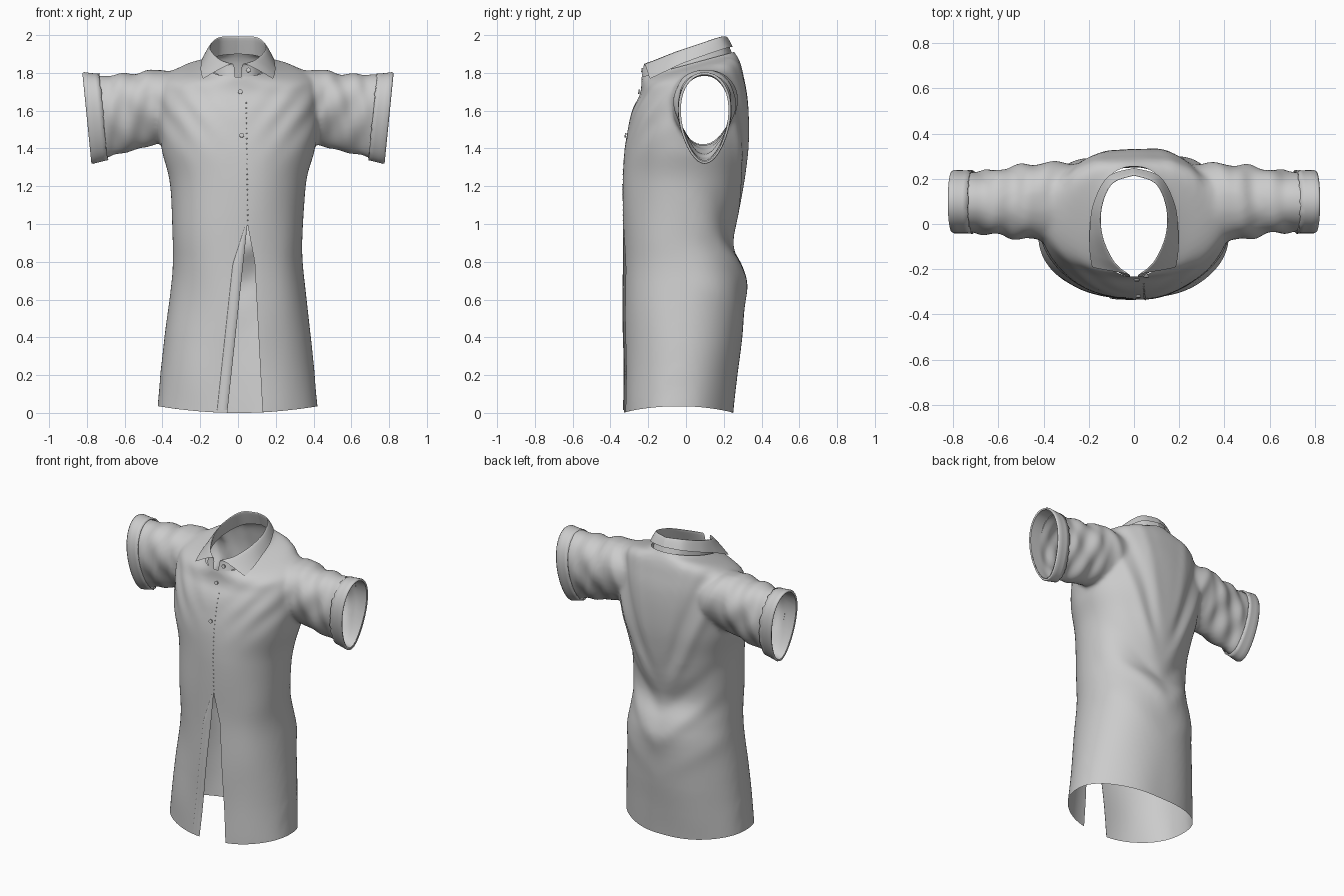
import bpy, bmesh, math, random
from mathutils import Vector, noise
from mathutils.bvhtree import BVHTree

if "Cube" in bpy.data.objects:
    bpy.data.objects.remove(bpy.data.objects["Cube"])

random.seed(4)
exp, sin, cos = math.exp, math.sin, math.cos


def finish(name, bm):
    me = bpy.data.meshes.new(name)
    bm.to_mesh(me)
    me.shade_smooth()
    ob = bpy.data.objects.new(name, me)
    bpy.context.collection.objects.link(ob)
    return ob


def loft(bm, rings, closed=True, caps=False):
    vs = [[bm.verts.new(p) for p in r] for r in rings]
    n = len(vs[0])
    for a, b in zip(vs, vs[1:]):
        for i in range(n if closed else n - 1):
            j = (i + 1) % n
            bm.faces.new((a[i], a[j], b[j], b[i]))
    if caps:
        bm.faces.new(vs[0][::-1])
        bm.faces.new(vs[-1])


def spline(pts, per):
    """Catmull-Rom through tuples of any length."""
    out = []
    for i in range(len(pts) - 1):
        q = [pts[max(i - 1, 0)], pts[i], pts[i + 1], pts[min(i + 2, len(pts) - 1)]]
        for s in range(per):
            t = s / per
            out.append(tuple(0.5 * (2 * b + (c - a) * t + (2 * a - 5 * b + 4 * c - d) * t * t
                                    + (3 * b - a - 3 * c + d) * t ** 3) for a, b, c, d in zip(*q)))
    return out + [tuple(pts[-1])]


# Torso sections: height, half width, front y, back y, tilt
TORSO = [(-.05, .43, -.33, .245, 0), (.2, .408, -.33, .27, 0), (.4, .388, -.33, .297, 0),
         (.65, .358, -.33, .318, 0), (.78, .345, -.33, .295, 0), (.92, .342, -.33, .252, 0),
         (1.1, .35, -.332, .287, 0), (1.25, .368, -.332, .312, 0), (1.4, .41, -.325, .33, 0),
         (1.55, .425, -.30, .333, 0), (1.65, .425, -.275, .325, .08), (1.72, .42, -.25, .307, .18),
         (1.77, .395, -.24, .293, .24), (1.805, .32, -.237, .277, .27), (1.828, .21, -.237, .264, .27),
         (1.85, .16, -.232, .25, .27), (1.92, .155, -.225, .24, .27)]
# Sleeve sections: x, top z, bottom z, front y, back y
SLEEVE = [(.25, 1.81, 1.46, -.07, .265), (.45, 1.812, 1.415, -.068, .262), (.6, 1.79, 1.375, -.045, .238),
          (.72, 1.787, 1.345, -.03, .226), (.88, 1.80, 1.31, -.025, .225)]


def torso_ring(s, n=72):
    z, hx, f, b, k = s
    ring = []
    for i in range(n):
        a = 2 * math.pi * i / n
        c, sn = cos(a), sin(a)
        x = hx * math.copysign(abs(c) ** .93, c)
        y = (f + b) / 2 + (b - f) / 2 * math.copysign(abs(sn) ** .93, sn)
        ring.append((x, y, z + k * y))
    return ring


def sleeve_ring(x, side, off=0, n=56, jag=0):
    i = max(k for k in range(len(SLEEVE) - 1) if k == 0 or SLEEVE[k][0] <= x)
    t = (x - SLEEVE[i][0]) / (SLEEVE[i + 1][0] - SLEEVE[i][0])
    _, zt, zb, f, b = (p + (q - p) * t for p, q in zip(SLEEVE[i], SLEEVE[i + 1]))
    ring = []
    for k in range(n):
        a = 2 * math.pi * k / n
        y = (f + b) / 2 + ((b - f) / 2 + off) * cos(a) * (1 + .2 * sin(a))
        z = (zt + zb) / 2 + ((zt - zb) / 2 + off) * sin(a)
        xx = x + .1 * (z - 1.55) + random.uniform(-jag, jag)
        ring.append((side * xx, y, z))
    return ring


# Torso and sleeves fused into one solid, then opened up
bm = bmesh.new()
loft(bm, [torso_ring(s) for s in spline(TORSO, 4)], caps=True)
for side in (-1, 1):
    loft(bm, [sleeve_ring(.25 + .03 * i, side) for i in range(22)], caps=True)
bmesh.ops.recalc_face_normals(bm, faces=bm.faces)
shirt = finish("shirt_body", bm)
rm = shirt.modifiers.new("fuse", 'REMESH')
rm.mode, rm.voxel_size = 'VOXEL', .013
sm = shirt.modifiers.new("soften", 'SMOOTH')
sm.factor, sm.iterations = .5, 12
fused = bpy.data.meshes.new_from_object(shirt.evaluated_get(bpy.context.evaluated_depsgraph_get()))
shirt.modifiers.clear()
bm = bmesh.new()
bm.from_mesh(fused)


def cut(co, no):
    bmesh.ops.bisect_plane(bm, geom=bm.verts[:] + bm.edges[:] + bm.faces[:], plane_co=co,
                           plane_no=no, clear_outer=True)


cut((0, 0, 0), (0, 0, -1))
cut((0, 0, 1.842), (0, -.27, 1))
for side in (-1, 1):
    cut((side * .795, 0, 1.55), (side, 0, -.1))


def g(v, w):
    return exp(-(v / w) ** 2)


def ramp(v, w):
    return min(1, max(0, v / w))


def fold_depth(p):
    """Cloth folds: displacement along the normal."""
    x, y, z = p
    ax = math.sqrt(x * x + .0016)
    back = ramp(y - .02, .15)
    d = .008 * noise.noise((x * 4, y * 4, z * 2.5))
    if ax < .47:
        # hanging V folds at the waist, long folds from the shoulder blades
        low = g(z - .85, .35)
        d += back * low * (.012 * g(z - .62 - 1.1 * ax, .08) - .010 * g(z - .80 - 1.1 * ax, .07)
                           + .008 * g(z - .38 - .8 * ax, .08))
        up = ramp(z - .95, .25)
        d += back * up * (.012 * g(ax - .37 + (1.7 - z) * .42, .04) - .008 * g(ax - .27 + (1.7 - z) * .35, .04)
                          + .005 * g(ax - .15 + (1.7 - z) * .15, .04))
        # drag lines from the armholes across the chest
        d += ramp(-y - .02, .1) * g(z - 1.58, .16) * .0035 * sin(45 * (ax + .75 * (1.75 - z))) * ramp(ax, .25)
    w = ramp(ax - .40, .08) * ramp(.74 - ax, .08)
    d += w * (.0055 * sin(48 * ax + 14 * (z - 1.55) + 5 * y) + .004 * sin(30 * ax - 25 * (z - 1.5) + 2))
    return d * ramp(1.83 + .27 * y - z, .06)


bm.normal_update()
moves = [(v, v.normal * fold_depth(v.co)) for v in bm.verts]
for v, m in moves:
    v.co += m
    if v.co.z < .25:
        v.co.z += (1 - v.co.z / .25) * .035 * (v.co.x / .42) ** 2
tree = BVHTree.FromBMesh(bm)


def front_point(x, z, lift):
    hit = tree.ray_cast(Vector((x, -1, z)), Vector((0, 1, 0)))
    return Vector((x, hit[0].y - lift, z)) if hit[0] else Vector((x, -.33 - lift, z))


# Front slit below the waist
def left_edge(z):
    return .05 - .107 * (1 - z)


def right_edge(z):
    return min(.05 + .19 * (1 - z), .088 + .053 * (.8 - z))


for x, z, k in ((.05, 1, -.107), (.05, 1, .19), (.088, .8, .053)):
    near = []
    for f in bm.faces:
        c = f.calc_center_median()
        if c.y < -.1 and c.z < 1.02 and abs(c.x) < .25:
            near.append(f)
    geom = list({v for f in near for v in f.verts}) + list({e for f in near for e in f.edges}) + near
    bmesh.ops.bisect_plane(bm, geom=geom, plane_co=(x, 0, z), plane_no=(1, 0, k))
gone = []
for f in bm.faces:
    c = f.calc_center_median()
    if c.y < -.1 and c.z < 1 and left_edge(c.z) < c.x < right_edge(c.z):
        gone.append(f)
bmesh.ops.delete(bm, geom=gone, context='FACES')
bm.to_mesh(shirt.data)
shirt.data.shade_smooth()
bm.free()

# Button placket along the left flap, fading out at the top of the slit
bm = bmesh.new()
rows = []
for i in range(41):
    z = .015 + i * .985 / 40
    e = left_edge(z)
    h = min(1, .15 + (1 - z) * 4)
    rows.append([front_point(e + dx * h, z, l * h)
                 for dx, l in ((-.055, 0), (-.051, .005), (-.025, .006), (-.003, .005), (0, 0))])
loft(bm, rows, closed=False)
finish("front_placket", bm)

# Stitches and buttons
bm = bmesh.new()
for i in range(24):
    z = 1.02 + i * .027
    p = front_point(.052 - .01 * (z - 1) / .75, z, 0)
    ret = bmesh.ops.create_icosphere(bm, subdivisions=1, radius=.004)
    bmesh.ops.translate(bm, verts=ret['verts'], vec=p)
finish("placket_stitches", bm)
for x, z in ((.012, 1.70), (.02, 1.47), (.055, 1.815)):
    p = front_point(x, z, .008) if z < 1.75 else Vector((x, -.232, z))
    bpy.ops.mesh.primitive_cylinder_add(vertices=20, radius=.012, depth=.008, location=p,
                                        rotation=(math.radians(80), 0, 0))
    bpy.context.object.name = "button"

# Turned-up sleeve cuffs with a ragged inner edge
for side, name in ((-1, "left_cuff"), (1, "right_cuff")):
    bm = bmesh.new()
    loft(bm, [sleeve_ring(.712, side, .001), sleeve_ring(.712, side, .010, jag=.006),
              sleeve_ring(.735, side, .009), sleeve_ring(.765, side, .010), sleeve_ring(.79, side, .011),
              sleeve_ring(.799, side, .006), sleeve_ring(.795, side, -.003)])
    bmesh.ops.recalc_face_normals(bm, faces=bm.faces)
    finish(name, bm)

# Collar: stand, fold line and falling leaf; half curves from front to back
BASE = [(.015, -.237, 1.765), (.09, -.195, 1.785), (.155, -.06, 1.82), (.16, .08, 1.855), (.1, .205, 1.89), (0, .245, 1.90)]
FOLD = [(.02, -.222, 1.85), (.085, -.165, 1.87), (.137, -.05, 1.915), (.14, .07, 1.955), (.095, .175, 1.99), (0, .212, 1.992)]
LEAF = [(.185, -.193, 1.768), (.196, -.125, 1.80), (.196, -.03, 1.845), (.18, .09, 1.89), (.115, .21, 1.93), (0, .248, 1.938)]


def full(pts):
    half = spline(pts, 8)
    return [Vector(p) for p in half] + [Vector((-p[0], p[1], p[2])) for p in half[-2::-1]]


base, fold, leaf = full(BASE), full(FOLD), full(LEAF)
up = Vector((0, 0, 1))
crest = [f.lerp(l, .10) + up * .008 for f, l in zip(fold, leaf)]
mid = [f.lerp(l, .5) + up * .010 for f, l in zip(fold, leaf)]
inner = [b.lerp(f, .5) for b, f in zip(base, fold)]
bm = bmesh.new()
loft(bm, [base, inner, fold, crest, mid, leaf], closed=False)
bmesh.ops.recalc_face_normals(bm, faces=bm.faces)
collar = finish("collar", bm)
sub = collar.modifiers.new("smooth", 'SUBSURF')
sub.levels = sub.render_levels = 1
